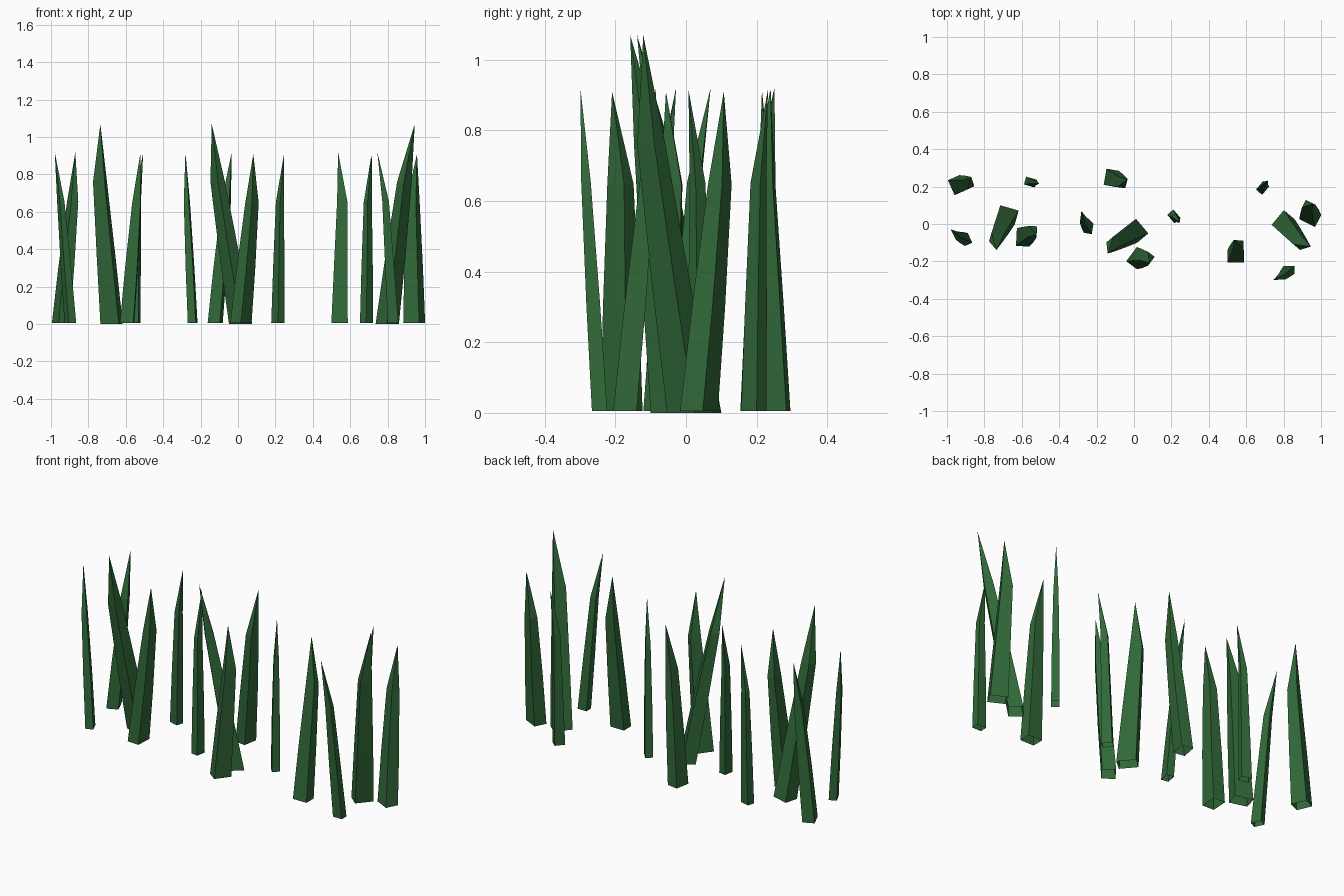
import bpy, bmesh
from math import radians
from mathutils import Matrix, Vector

if "Cube" in bpy.data.objects:
    bpy.data.objects.remove(bpy.data.objects["Cube"])

# Green leaf material
green = bpy.data.materials.new("grass_green")
green.diffuse_color = (0.03, 0.14, 0.04, 1)
green.use_nodes = True
green.node_tree.nodes["Principled BSDF"].inputs["Base Color"].default_value = green.diffuse_color

# Blade profile: height fraction, sideways bend, half width, half depth
RINGS = [(0.0, 0.0, 0.051, 0.0385),
         (0.325, -0.009, 0.0425, 0.035),
         (0.71, -0.020, 0.032, 0.024)]

# One tuft, in the frame of the right tuft:
# base x, base y, yaw, width scale, base z, tip z, tip offset x, tip offset y
BLADES = [(0.0, 0.0, -40, 1.0, 0.0, 1.07, 0.147, -0.131),
          (-0.255, -0.183, 90, 0.86, 0.006, 0.92, -0.008, 0.088),
          (0.031, -0.255, 90, 0.56, 0.006, 0.92, -0.084, -0.054),
          (-0.111, 0.182, -40, 0.56, 0.006, 0.915, 0.028, 0.040),
          (0.144, 0.027, 243, 0.93, 0.006, 0.91, 0.015, 0.070)]

# Tufts: name, centre x, centre y, turn
TUFTS = [("left", -0.676, 0.049, -66),
         ("middle", 0.014, -0.036, -100),
         ("right", 0.798, 0.010, 0)]


def add_blade(bm, place, x, y, yaw, w, z0, z1, tx, ty):
    turn = Matrix.Rotation(radians(yaw), 3, 'Z')
    base, lean = Vector((x, y, 0)), Vector((tx, ty, 0))
    rings = []
    for h, bend, hw, hd in RINGS:
        corners = []
        for su, sv in ((-1, -1), (1, -1), (1, 1), (-1, 1)):
            p = base + lean * h + turn @ Vector((su * hd * w, bend + sv * hw * w, 0))
            p.z = z0 + (z1 - z0) * h
            corners.append(bm.verts.new(place @ p))
        rings.append(corners)
    tip = bm.verts.new(place @ (base + lean + Vector((0, 0, z1))))
    # Sides and point; the bottom stays open
    for i in range(4):
        j = (i + 1) % 4
        for a, b in zip(rings, rings[1:]):
            bm.faces.new((a[i], a[j], b[j], b[i]))
        bm.faces.new((rings[-1][i], rings[-1][j], tip))


# Three turned copies of the tuft
for name, cx, cy, ang in TUFTS:
    place = Matrix.Translation((cx, cy, 0)) @ Matrix.Rotation(radians(ang), 4, 'Z')
    bm = bmesh.new()
    for blade in BLADES:
        add_blade(bm, place, *blade)
    me = bpy.data.meshes.new(name + "_grass_tuft")
    bm.to_mesh(me)
    bm.free()
    me.materials.append(green)
    bpy.context.collection.objects.link(bpy.data.objects.new(name + "_grass_tuft", me))
